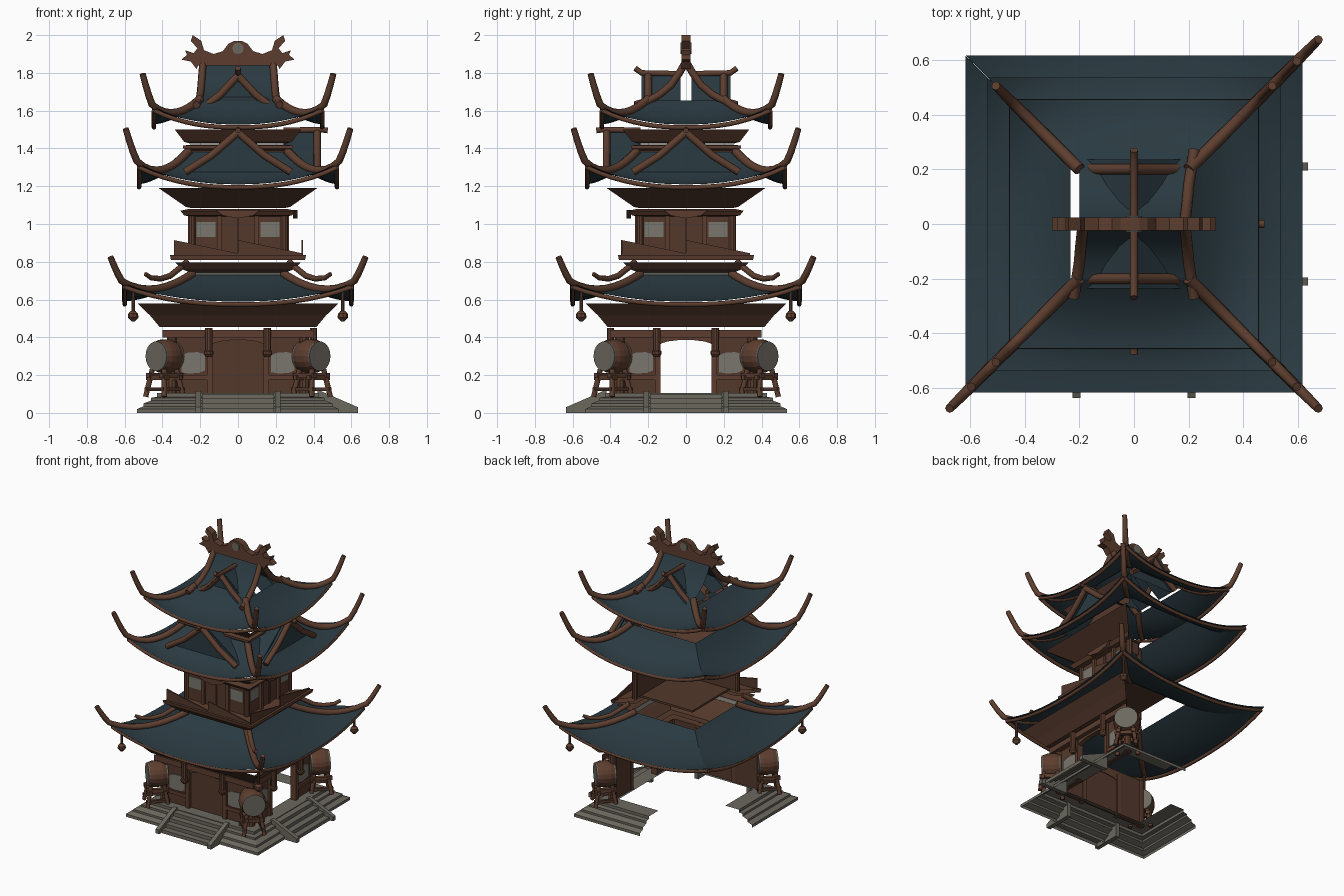
import bpy, bmesh, math
from mathutils import Matrix, Vector

if "Cube" in bpy.data.objects:
    bpy.data.objects.remove(bpy.data.objects["Cube"])

def material(name, rgb):
    m = bpy.data.materials.new(name)
    m.diffuse_color = (*rgb, 1)
    m.use_nodes = True
    m.node_tree.nodes["Principled BSDF"].inputs["Base Color"].default_value = m.diffuse_color
    return m

ROOF = material("slate_blue_tile", (.023, .042, .053))
TRIM = material("warm_brown_trim", (.110, .048, .028))
WOOD = material("dark_brown_wood", (.088, .040, .025))
STONE = material("grey_stone", (.150, .138, .114))
PLASTER = material("pale_plaster", (.190, .180, .152))

def turn(k):
    return Matrix.Rotation(k * math.pi / 2, 4, 'Z')

def build(name, verts, faces, mat, M=Matrix(), smooth=False):
    me = bpy.data.meshes.new(name)
    me.from_pydata([M @ Vector(v) for v in verts], [], faces)
    bm = bmesh.new()
    bm.from_mesh(me)
    bmesh.ops.recalc_face_normals(bm, faces=bm.faces)
    bm.to_mesh(me)
    bm.free()
    me.materials.append(mat)
    for p in me.polygons:
        p.use_smooth = smooth
    o = bpy.data.objects.new(name, me)
    bpy.context.collection.objects.link(o)
    return o

def prism(name, poly, y0, y1, mat, M=Matrix()):
    # x-z outline pushed along y
    n = len(poly)
    verts = [(x, y0, z) for x, z in poly] + [(x, y1, z) for x, z in poly]
    faces = [tuple(range(n)), tuple(range(2 * n - 1, n - 1, -1))]
    faces += [(i, (i + 1) % n, n + (i + 1) % n, n + i) for i in range(n)]
    return build(name, verts, faces, mat, M)

def box(name, x0, x1, y0, y1, z0, z1, mat, M=Matrix()):
    return prism(name, [(x0, z0), (x1, z0), (x1, z1), (x0, z1)], y0, y1, mat, M)

def lathe(name, profile, mat, M=Matrix(), n=12):
    verts = [(r * math.cos(2 * math.pi * i / n), r * math.sin(2 * math.pi * i / n), z)
             for r, z in profile for i in range(n)]
    faces = [(j * n + i, j * n + (i + 1) % n, (j + 1) * n + (i + 1) % n, (j + 1) * n + i)
             for j in range(len(profile) - 1) for i in range(n)]
    faces += [tuple(range(n)), tuple(range((len(profile) - 1) * n, len(profile) * n))]
    return build(name, verts, faces, mat, M)

def post(name, x, y, z0, z1, r, mat, M=Matrix()):
    return lathe(name, [(r, z0), (r, z1)], mat, M @ Matrix.Translation((x, y, 0)), 10)

def grid(name, rows, mat, M=Matrix(), smooth=True):
    w = len(rows[0])
    faces = [(j * w + i, j * w + i + 1, (j + 1) * w + i + 1, (j + 1) * w + i)
             for j in range(len(rows) - 1) for i in range(w - 1)]
    return build(name, [p for r in rows for p in r], faces, mat, M, smooth)

def tube(name, pts, r, mat=TRIM, M=Matrix(), end=1.0):
    cu = bpy.data.curves.new(name, 'CURVE')
    cu.dimensions = '3D'
    cu.bevel_depth, cu.bevel_resolution, cu.use_fill_caps = r, 2, True
    sp = cu.splines.new('POLY')
    sp.points.add(len(pts) - 1)
    for i, p in enumerate(pts):
        sp.points[i].co = (*(M @ Vector(p)), 1)
        sp.points[i].radius = 1 + (end - 1) * (i / (len(pts) - 1)) ** 2
    cu.materials.append(mat)
    o = bpy.data.objects.new(name, cu)
    bpy.context.collection.objects.link(o)

def band(name, profile, mat, ring=False):
    # profile swept round front and right sides; ring also wraps half of the left and back
    def path(a):
        p = [(-a, -a), (a, -a), (a, a)]
        return [(-a, 0)] + p + [(0, a)] if ring else p
    return grid(name, [[(x, y, z) for x, y in path(a)] for a, z in profile], mat, smooth=False)

def roof(name, R, r, zmid, zcorner, ztop, tip, ztip, corners, left_start=0):
    def z(u, v):
        return (ztop - (ztop - zmid) * (1 - (1 - v) ** 1.8)
                + (zcorner - zmid) * abs(u) ** 2.4 * v ** 2.5)
    us = [i / 8 - 1 for i in range(17)]
    vs = [i / 8 for i in range(9)]
    def row(v, drop=0):
        h = r + (R - r) * v
        return [(u * h, -h, z(u, v) - drop) for u in us]
    for k in range(4):
        grid(name + "_tiles", [row(v) for v in vs[left_start if k == 3 else 0:]], ROOF, turn(k))
        tube(name + "_edge", row(.96, .016), .012, TRIM, turn(k))
    for k in corners:
        pts = [(h, -h, z(1, v) + .008) for v in vs for h in [r + (R - r) * v]]
        pts += [(R + (tip - R) * t, -R - (tip - R) * t,
                 zcorner + .01 + (ztip - zcorner - .02) * t ** 1.2) for t in (.35, .7, 1)]
        tube(name + "_hip", pts, .023, TRIM, turn(k), .7)

def dormer(name, k, yc, yf, yb, w, za, zf, rise):
    M = turn(k)
    for s in (-1, 1):
        line = [(0, za), (.5 * s * w, za - .58 * (za - zf)), (s * w, zf)]
        grid(name + "_roof", [[(x, y, z) for x, z in line] for y in (yf, yb)], ROOF, M)
        tube(name + "_chevron", [(x, yc - .02, z) for x, z in line], .02, TRIM, M)
    tube(name + "_ridge", [(0, yf - .035, za + rise), (0, yf, za + .015), (0, yb, za + .01)], .015, TRIM, M)
    build(name + "_infill", [(-w, yc + .02, zf), (w, yc + .02, zf), (0, yc + .02, za)], [(0, 1, 2)], ROOF, M)

SIDES = (0, 1)         # front, right
CORNERS = (-1, 0, 1)   # front left, front right, back right

# stone base and stairs
band("stone_base", [(.535, 0), (.535, .02), (.50, .035), (.50, .05), (.46, .065), (.46, .08),
                    (.43, .085), (.43, .105), (.32, .105)], STONE, True)
for k in SIDES:
    for i in range(4):
        y = -.61 + .045 * i
        grid("stair_step", [[(x, a, b) for x in (-.19, .19)] for a, b in
             ((y, .025 * i), (y, .025 * i + .025), (y + .045, .025 * i + .025))], STONE, turn(k), False)
    for s in (-1, 1):
        prism("stair_side", [(-.635, 0), (-.635, .03), (-.44, .115), (-.42, .115), (-.42, 0)],
              s * .21 - .015, s * .21 + .015, STONE, turn(k) @ turn(1))

# ground storey
for k in SIDES:
    M = turn(k)
    for s in (-1, 1):
        a, b = sorted((s * .14, s * .36))
        box("ground_wall", a, b, -.36, -.335, .1, .44, WOOD, M)
        a, b = sorted((s * .175, s * .30))
        prism("ground_plaster_panel", [(a, .215), (a + .04, .208), (b - .03, .212), (b, .225), (b, .31),
              (b - .04, .322), (a + .03, .318), (a, .305)], -.366, -.36, PLASTER, M)
        box("ground_wall_rail", a - .02, b + .02, -.372, -.36, .175, .2, TRIM, M)
        post("hanging_post", s * .155, -.40, .32, .45, .02, TRIM, M)
        lathe("hanging_post_bud", [(.012, .295), (.026, .31), (.026, .325), (.015, .335)], TRIM,
              M @ Matrix.Translation((s * .155, -.40, 0)), 10)
        box("door_jamb", s * .15 - .015, s * .15 + .015, -.375, -.33, .1, .42, TRIM, M)
    prism("arched_lintel", [(-.15, .44), (-.15, .36), (-.10, .378), (-.04, .385), (.04, .385),
                            (.10, .378), (.15, .36), (.15, .44)], -.37, -.335, TRIM, M)
box("front_door", -.14, .14, -.35, -.34, .1, .39, WOOD)
for k in CORNERS:
    post("ground_corner_pillar", .35, -.35, .1, .44, .028, TRIM, turn(k))
band("ground_beam", [(.36, .40), (.40, .40), (.40, .44), (.36, .44)], TRIM)
band("lower_soffit", [(.36, .455), (.415, .455), (.465, .515), (.53, .578)], WOOD)
roof("lower_roof", .615, .24, .59, .69, .73, .675, .835, CORNERS)

# corner extras: upper curls, bells, drums on stands
for k in CORNERS:
    M = turn(k)
    tube("upper_curl", [(h, -h, z) for h, z in
         ((.27, .80), (.31, .765), (.36, .725), (.41, .71), (.46, .715), (.49, .735))], .017, TRIM, M, .7)
    B = M @ Matrix.Translation((.555, -.555, 0))
    post("bell_rod", 0, 0, .53, .67, .01, TRIM, B)
    lathe("bell", [(.01, .485), (.028, .505), (.026, .525), (.012, .54)], TRIM, B, 8)
    D = (M @ Matrix.Translation((.387, -.387, .30))
         @ Vector((1, -1, 0)).to_track_quat('Z', 'Y').to_matrix().to_4x4())
    lathe("drum_barrel", [(.078, -.06), (.088, -.03), (.09, 0), (.088, .03), (.078, .06)], TRIM, D, 18)
    for s in (-1, 1):
        lathe("drum_skin", [(.079, s * .055), (.079, s * .066)], STONE, D, 18)
    S = M @ Matrix.Translation((.39, -.39, 0)) @ Matrix.Rotation(-math.pi / 4, 4, 'Z')
    for s in (-1, 1):
        for t in (-1, 1):
            tube("drum_stand_leg", [(s * .045, t * .045, .23), (s * .07, t * .07, .085)], .014, TRIM, S)
        box("drum_stand_top", -.075, .075, s * .05 - .014, s * .05 + .014, .185, .212, TRIM, S)
        box("drum_stand_cross", s * .05 - .012, s * .05 + .012, -.075, .075, .175, .2, TRIM, S)
        box("drum_stand_rail", -.08, .08, s * .06 - .01, s * .06 + .01, .115, .135, WOOD, S)

# balcony
band("balcony_stone_trim", [(.235, .73), (.245, .758)], PLASTER)
band("balcony_bracket", [(.25, .742), (.30, .762), (.33, .795), (.24, .795)], WOOD)
band("balcony_slab", [(.25, .81), (.355, .81), (.36, .835), (.25, .84)], TRIM)
box("balcony_floor", -.175, .26, -.26, .175, .815, .83, WOOD)
for k in SIDES:
    for x in (-.34, 0):
        prism("balcony_rail", [(x, .835), (x + .34, .835), (x + .34, .845), (x, .915)],
              -.345, -.335, WOOD, turn(k))

# middle storey
for k in SIDES:
    M = turn(k)
    box("middle_wall", -.26, .26, -.25, -.235, .835, 1.05, WOOD, M)
    for s in (-1, 1):
        box("middle_plaster_panel", s * .17 - .05, s * .17 + .05, -.256, -.25, .93, 1.01, PLASTER, M)
        box("middle_door_post", s * .1 - .012, s * .1 + .012, -.27, -.24, .835, 1.05, TRIM, M)
    box("middle_door_bar", -.006, .006, -.258, -.25, .835, 1.03, TRIM, M)
    prism("carved_bracket", [(-.12, 1.075), (-.08, 1.045), (0, 1.03), (.08, 1.045), (.12, 1.075)],
          -.315, -.29, TRIM, M)
for k in CORNERS:
    post("middle_corner_pillar", .245, -.245, .835, 1.05, .02, TRIM, turn(k))
band("middle_cornice", [(.25, 1.04), (.285, 1.045), (.305, 1.07), (.26, 1.08)], TRIM)
band("middle_soffit", [(.25, 1.085), (.275, 1.09), (.34, 1.135), (.42, 1.19)], WOOD)
roof("middle_roof", .535, .26, 1.21, 1.325, 1.38, .595, 1.515, CORNERS)
for k in SIDES:
    dormer("middle_dormer", k, -.40, -.44, -.24, .28, 1.485, 1.275, .01)

# top storey
band("top_wall", [(.25, 1.33), (.25, 1.42)], WOOD)
band("top_cornice", [(.25, 1.39), (.29, 1.40), (.29, 1.415), (.25, 1.42)], TRIM)
band("top_soffit", [(.25, 1.425), (.285, 1.435), (.335, 1.50)], WOOD)
roof("top_roof", .455, .20, 1.527, 1.625, 1.655, .505, 1.805, (-1, 0, 1, 2), 1)
for k in (0, 2):
    dormer("top_dormer", k, -.18, -.235, -.03, .19, 1.785, 1.61, .04)
    grid("gable_roof", [[(x, y, z) for x in (-.2, .2)] for y, z in
         ((-.205, 1.652), (-.14, 1.68), (-.08, 1.73), (-.035, 1.79), (0, 1.86))], ROOF, turn(k))
# gable ribs; the back left one is absent
for sx, sy in ((-1, -1), (1, -1), (1, 1)):
    tube("gable_rib", [(sx * x, sy * y, z) for x, y, z in
         ((.185, .0, 1.86), (.19, .035, 1.80), (.195, .08, 1.735), (.20, .14, 1.685),
          (.21, .205, 1.65), (.22, .27, 1.63))], .02)

# ridge ornament with horned ends and a central disc
half = [(.21, 1.84), (.22, 1.82), (.25, 1.86), (.30, 1.87), (.27, 1.895), (.28, 1.92), (.235, 1.905),
        (.215, 1.93), (.25, 1.97), (.24, 2.0), (.195, 1.97), (.18, 1.92), (.13, 1.90), (.08, 1.915),
        (.05, 1.955), (.02, 1.97)]
prism("ridge_ornament", half + [(-x, z) for x, z in reversed(half)], -.024, .024, TRIM)
lathe("ridge_disc", [(.03, -.03), (.03, .03)], STONE,
      Matrix.Translation((0, 0, 1.93)) @ Matrix.Rotation(math.pi / 2, 4, 'X'), 12)

# turn the curve tubes into meshes
bpy.ops.object.select_all(action='DESELECT')
for o in bpy.data.objects:
    if o.type == 'CURVE':
        o.select_set(True)
        bpy.context.view_layer.objects.active = o
bpy.ops.object.convert(target='MESH')
